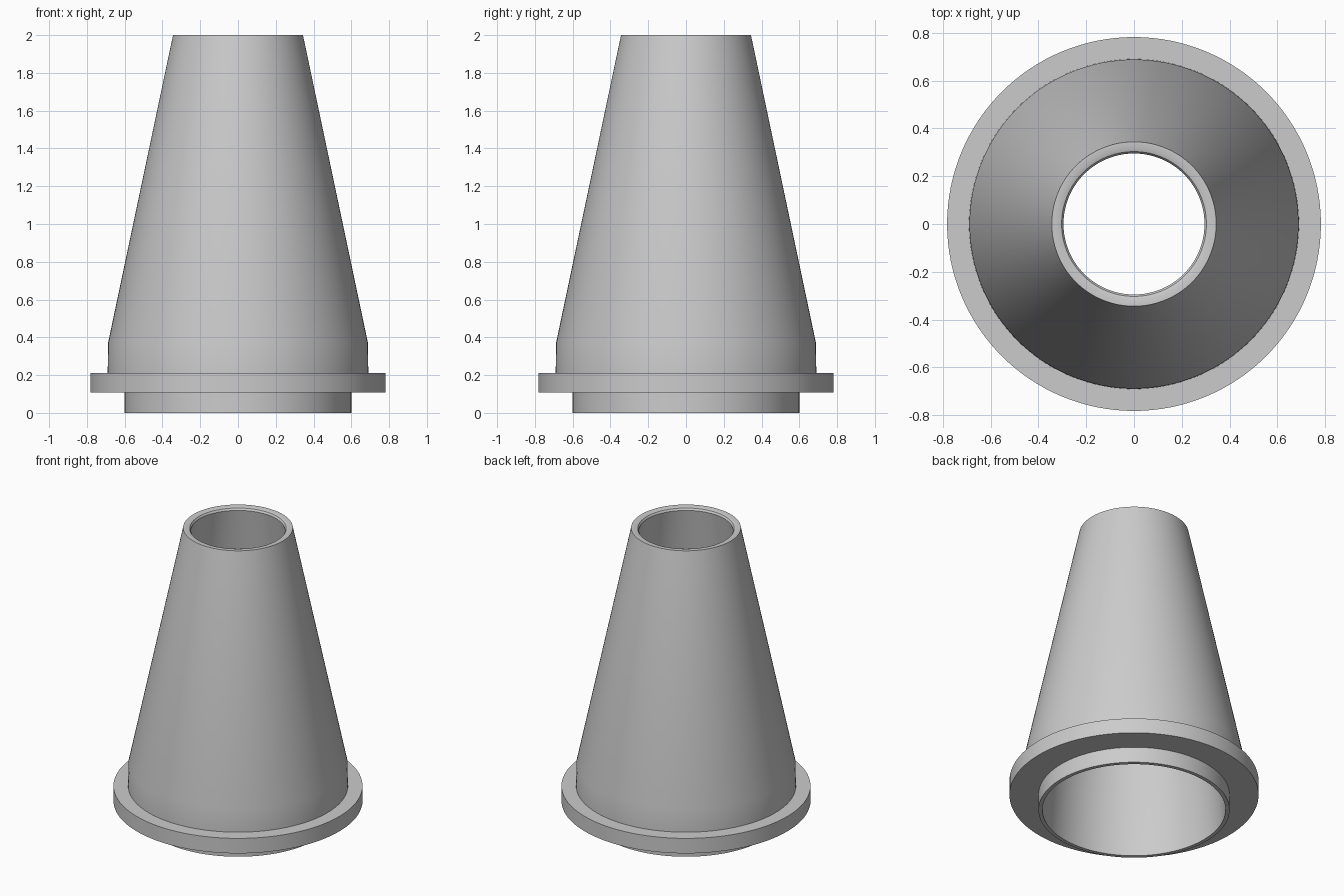
import bpy
import bmesh
from math import cos, sin, pi, radians

cube = bpy.data.objects.get("Cube")
if cube:
    bpy.data.objects.remove(cube, do_unlink=True)

SEGMENTS = 128

grey = bpy.data.materials.new("light grey")
grey.use_nodes = True
COLOUR = (0.6, 0.6, 0.6, 1)
grey.diffuse_color = COLOUR
grey.node_tree.nodes["Principled BSDF"].inputs["Base Color"].default_value = COLOUR


def lathe(name, profile):
    """Revolve a closed (radius, height) profile around z."""
    bm = bmesh.new()
    rings = []
    for r, z in profile:
        rings.append([bm.verts.new((r * cos(2 * pi * i / SEGMENTS),
                                    r * sin(2 * pi * i / SEGMENTS), z))
                      for i in range(SEGMENTS)])
    for a, b in zip(rings, rings[1:] + rings[:1]):
        for i in range(SEGMENTS):
            j = (i + 1) % SEGMENTS
            bm.faces.new((a[i], a[j], b[j], b[i]))
    bmesh.ops.recalc_face_normals(bm, faces=bm.faces)
    mesh = bpy.data.meshes.new(name)
    bm.to_mesh(mesh)
    bm.free()
    mesh.materials.append(grey)
    obj = bpy.data.objects.new(name, mesh)
    bpy.context.collection.objects.link(obj)
    bpy.ops.object.select_all(action="DESELECT")
    obj.select_set(True)
    bpy.context.view_layer.objects.active = obj
    bpy.ops.object.shade_smooth_by_angle(angle=radians(35))
    return obj


# Hollow nozzle: collar, flange, skirt and tapering wall in one shell
lathe("hollow_nozzle", [
    (0.575, 0), (0.60, 0), (0.60, 0.108),       # collar
    (0.782, 0.108), (0.782, 0.212),             # flange
    (0.69, 0.212), (0.688, 0.37),               # skirt
    (0.344, 2.0),                               # tapered outside
    (0.318, 2.0), (0.303, 1.995), (0.295, 1.982),  # softened mouth
    (0.55, 0.37),                               # tapered bore
])
